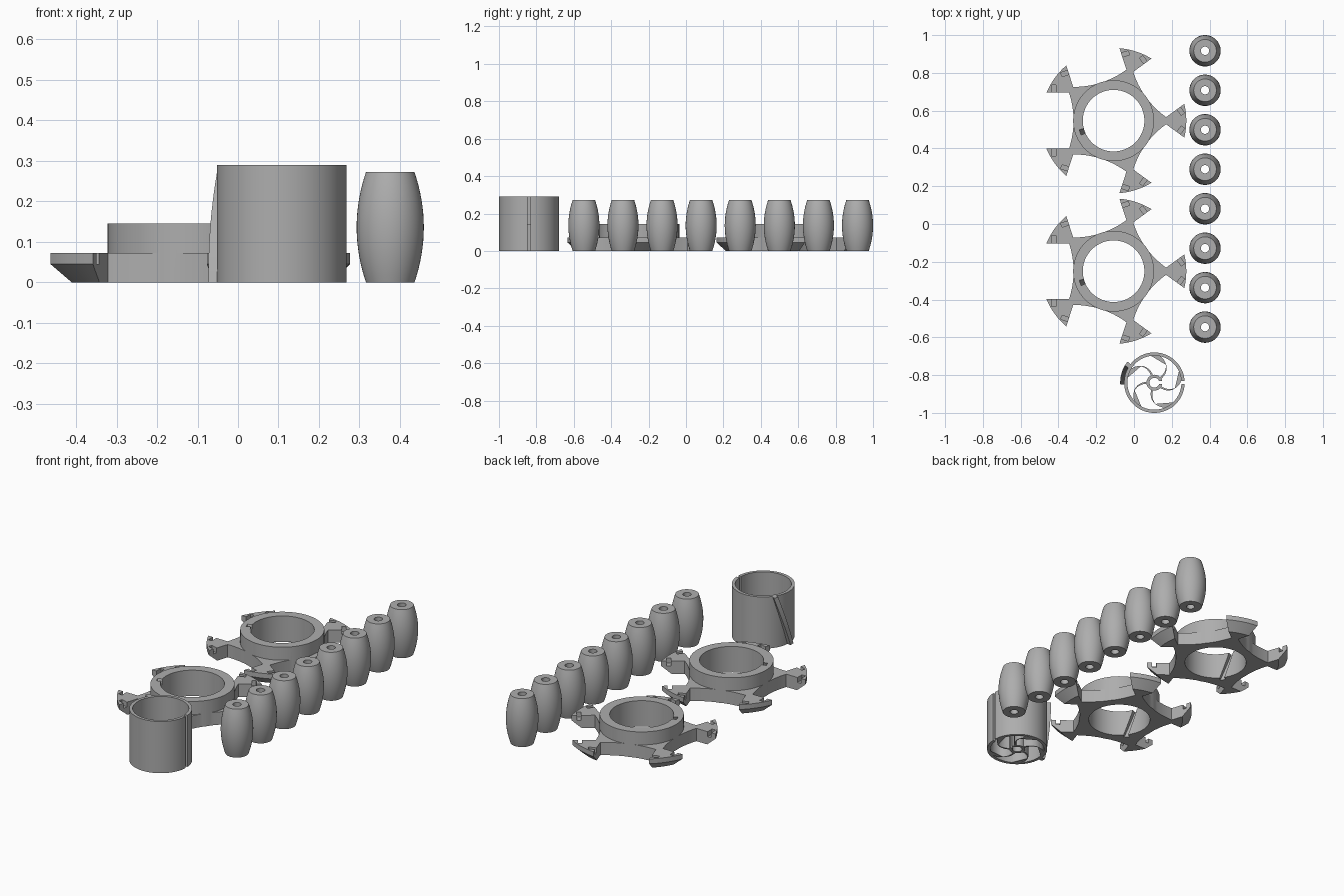
import bpy
import bmesh
from math import sin, cos, asin, pi, radians, sqrt

if "Cube" in bpy.data.objects:
    bpy.data.objects.remove(bpy.data.objects["Cube"])

grey = bpy.data.materials.new("plain grey")
grey.use_nodes = True
grey.diffuse_color = (0.42, 0.42, 0.42, 1)
grey.node_tree.nodes["Principled BSDF"].inputs["Base Color"].default_value = grey.diffuse_color


def polar(r, a):
    return r * cos(a), r * sin(a)


def skin(name, rings, capped=True, closed=False):
    """Solid through rings of equal point count, capped or closed on itself."""
    bm = bmesh.new()
    loops = [[bm.verts.new(p) for p in ring] for ring in rings]
    pairs = list(zip(loops, loops[1:]))
    if closed:
        pairs.append((loops[-1], loops[0]))
    for a, b in pairs:
        for i in range(len(a)):
            j = (i + 1) % len(a)
            bm.faces.new((a[i], a[j], b[j], b[i]))
    if capped and not closed:
        bm.faces.new(loops[0])
        bm.faces.new(loops[-1])
    bmesh.ops.recalc_face_normals(bm, faces=bm.faces)
    mesh = bpy.data.meshes.new(name)
    bm.to_mesh(mesh)
    bm.free()
    mesh.materials.append(grey)
    obj = bpy.data.objects.new(name, mesh)
    bpy.context.collection.objects.link(obj)
    return obj


def lathe(name, profile, n=64):
    """Closed (r, z) profile turned about z."""
    return skin(name, [[(*polar(r, 2 * pi * i / n), z) for r, z in profile]
                       for i in range(n)], closed=True)


def prism(name, outline, z0, z1):
    return skin(name, [[(x, y, z) for x, y in outline] for z in (z0, z1)])


def cylinder(name, r, z0, z1, n=96):
    return prism(name, [polar(r, 2 * pi * i / n) for i in range(n)], z0, z1)


def helix_bar(name, r0, r1, half, top, bottom, steps=16):
    """Bar of box section winding from (angle, z) top to bottom."""
    rings = []
    for i in range(steps + 1):
        t = i / steps
        a = radians(top[0] + (bottom[0] - top[0]) * t)
        z = top[1] + (bottom[1] - top[1]) * t
        rings.append([(*polar(r, a + s * radians(half)), z)
                      for r, s in ((r0, -1), (r1, -1), (r1, 1), (r0, 1))])
    return skin(name, rings)


def combine(obj, other, operation):
    mod = obj.modifiers.new("cut", "BOOLEAN")
    mod.operation, mod.object, mod.solver = operation, other, "EXACT"
    bpy.context.view_layer.objects.active = obj
    bpy.ops.object.modifier_apply(modifier=mod.name)
    bpy.data.objects.remove(other)


def smooth(obj):
    bpy.ops.object.select_all(action="DESELECT")
    obj.select_set(True)
    bpy.context.view_layer.objects.active = obj
    bpy.ops.object.shade_smooth_by_angle(angle=radians(28))


def copy(obj, name, location):
    dup = bpy.data.objects.new(name, obj.data)
    dup.location = location
    bpy.context.collection.objects.link(dup)


# Barrel rollers in a row
half_h, r_end, r_mid = 0.136, 0.06, 0.083
profile = [(0.022, 0)]
for i in range(17):
    t = i / 8 - 1
    profile.append((r_mid - (r_mid - r_end) * t * t, half_h * (1 + t)))
profile.append((0.022, 2 * half_h))
roller = lathe("roller_1", profile, 48)
smooth(roller)
roller.location = (0.376, 0.917, 0)
for k in range(1, 8):
    copy(roller, f"roller_{k + 1}", (0.376, 0.917 - 0.209 * k, 0))

# Five-armed wheel plate with barrel-shaped pockets between flared tips
WALL, WAIST, POCKET = 0.148, 0.236, 0.212
PITCH = 2 * pi / 5


def plate_outline(tip_r, z):
    points = []
    edge = PITCH / 2 - asin(WALL / tip_r)
    sag = WAIST - POCKET
    bend = (WALL ** 2 + sag ** 2) / (2 * sag)
    for k in range(5):
        arm, mid = k * PITCH, (k + 0.5) * PITCH
        points += [(*polar(tip_r, arm + edge * (i / 4 - 1)), z) for i in range(9)]
        for i in range(17):
            v = WALL * (i / 8 - 1)
            u = POCKET + bend - sqrt(bend ** 2 - v ** 2)
            points.append((u * cos(mid) - v * sin(mid), u * sin(mid) + v * cos(mid), z))
    return points


wheel = skin("wheel_hub_front", [plate_outline(0.337, 0), plate_outline(0.385, 0.045),
                                 plate_outline(0.385, 0.072)])
combine(wheel, cylinder("collar", 0.214, 0, 0.145), "UNION")
combine(wheel, cylinder("bore", 0.163, -0.1, 0.3), "DIFFERENCE")
combine(wheel, helix_bar("groove", 0.15, 0.188, 4.5, (198, 0.155), (219, -0.01)), "DIFFERENCE")

# Axle notches sunk in both walls of every pocket
for k in range(5):
    mid = (k + 0.5) * PITCH
    for side in (-1, 1):
        corners = []
        for u, v in ((0.306, 0.13), (0.328, 0.13), (0.328, 0.188), (0.306, 0.188)):
            v *= side
            corners.append((u * cos(mid) - v * sin(mid), u * sin(mid) + v * cos(mid)))
        combine(wheel, prism("notch", corners, 0.044, 0.1), "DIFFERENCE")
smooth(wheel)
wheel.location = (-0.108, -0.25, 0)
copy(wheel, "wheel_hub_back", (-0.108, 0.547, 0))

# Sleeve with a slit, and a helical key outside
CENTRE = (0.108, -0.84, 0)
HEIGHT = 0.29
sleeve = lathe("sleeve", [(0.143, 0), (0.16, 0), (0.16, HEIGHT), (0.143, HEIGHT)], 96)
slit = [(0.1, -0.008), (0.2, -0.008), (0.2, 0.008), (0.1, 0.008)]
combine(sleeve, prism("slit", slit, -0.1, 0.4), "DIFFERENCE")
key = helix_bar("sleeve_key", 0.15, 0.181, 4, (146, HEIGHT), (179, 0))

# Split core ring on curved spokes
CORE_H = 0.14
core = lathe("core_ring", [(0.026, 0), (0.042, 0), (0.042, CORE_H), (0.026, CORE_H)], 48)
gap = [(0, -0.008), (0.06, -0.008), (0.06, 0.008), (0, 0.008)]
combine(core, prism("core_gap", gap, -0.1, 0.4), "DIFFERENCE")
parts = [sleeve, key, core]
for k in range(5):
    start = radians(36) + k * PITCH
    sides = [[], []]
    for i in range(13):
        t = i / 12
        r = 0.036 + 0.112 * sin(t * pi / 2)
        a = start + radians(62) * t ** 1.5
        for side, s in zip(sides, (-1, 1)):
            x, y = polar(r, a)
            dx, dy = polar(0.005, a + pi / 2 * (1 - t * 0.75))
            side.append((x + s * dx, y + s * dy))
    parts.append(prism(f"spoke_{k + 1}", sides[0] + sides[1][::-1], 0, CORE_H))
for part in parts:
    part.location = CENTRE
    smooth(part)
